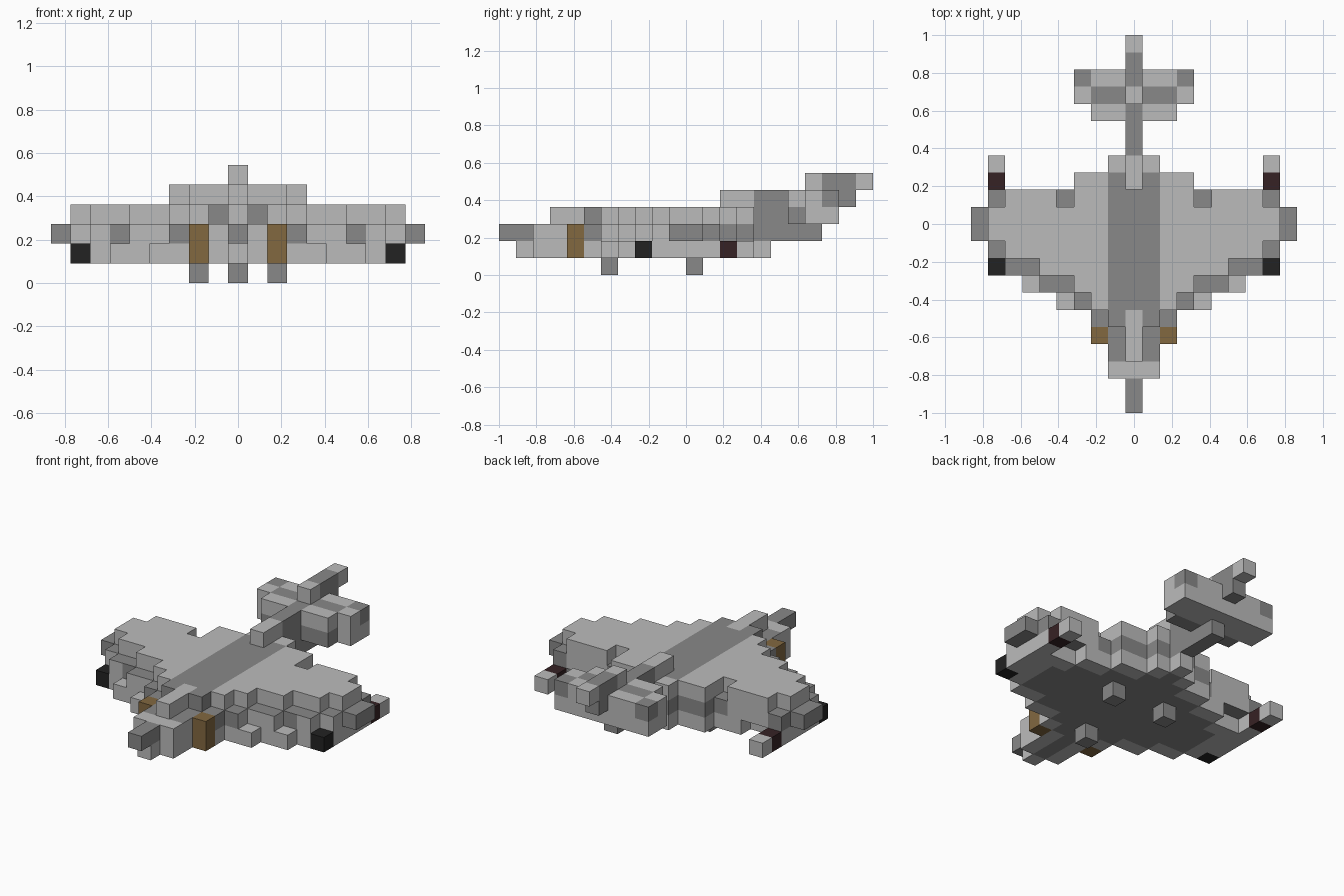
import bpy
import bmesh
from mathutils import Vector

if "Cube" in bpy.data.objects:
    bpy.data.objects.remove(bpy.data.objects["Cube"], do_unlink=True)

U = 2 / 22  # edge length of one block


def make_material(name, rgb):
    mat = bpy.data.materials.new(name)
    mat.use_nodes = True
    mat.diffuse_color = (*rgb, 1)
    mat.node_tree.nodes["Principled BSDF"].inputs["Base Color"].default_value = (*rgb, 1)
    return mat


LIGHT, DARK, BROWN, BLACK, RED = range(5)
MATERIALS = [
    make_material("light_grey", (0.5, 0.5, 0.5)),
    make_material("dark_grey", (0.25, 0.25, 0.25)),
    make_material("brown", (0.223, 0.138, 0.051)),
    make_material("black", (0.016, 0.016, 0.016)),
    make_material("dark_red", (0.037, 0.016, 0.018)),
]


def layer(level, first_row, half_widths):
    """Blocks of one level: a half width for each row, running front to back."""
    return {(i, first_row + n, level)
            for n, w in enumerate(half_widths) for i in range(-w, w + 1)}


def pair(column, rows, levels):
    return {(s * column, j, k) for s in (-1, 1) for j in rows for k in levels}


# Blocks of each part, as (column, row, level)
lower = layer(1, 1, [0, 1, 1, 1, 2, 4, 6, 7, 7, 7, 7, 5, 3, 1, 0])
middle = layer(2, 0, [0, 0, 1, 1, 1, 2, 3, 5, 7, 8, 9, 9, 8, 3, 1])
upper = layer(3, 3, [0, 0, 1, 2, 3, 5, 7, 8, 8, 7, 3, 1]) - pair(4, [12], [3])
boom = layer(2, 15, [0] * 4) | layer(3, 15, [0] * 2) | layer(4, 13, [0] * 4)
stabiliser = layer(3, 17, [2, 3, 3]) | layer(4, 17, [2, 3, 3, 0])
fin = layer(5, 18, [0] * 4)
pods = pair(8, range(8, 15), [1])
guns = pair(2, [4], [1, 2])
gear = pair(2, [11], [0]) | {(0, 6, 0)}


# Colour rules: a = distance from centre column, j = row, n = face direction
def lower_colour(i, j, k, n):
    rim = any((i + di, j + dj, k) not in lower for di, dj in ((1, 0), (-1, 0), (0, 1), (0, -1)))
    return DARK if n.z < 0 and not rim else LIGHT


def middle_colour(i, j, k, n):
    a = abs(i)
    if a == 9 or j < 2:
        return DARK
    if n.z:
        return LIGHT if j == 2 and n.z > 0 else DARK
    if n.y < 0:
        return DARK if a % 3 == 0 else LIGHT
    if n.y > 0:
        return LIGHT if 5 <= a <= 7 else DARK
    return DARK if j == 5 or j >= 10 else LIGHT


def upper_colour(i, j, k, n):
    canopy = i == 0 and j <= 5
    return DARK if abs(i) <= 1 and 5 <= j <= 13 and not canopy else LIGHT


def boom_colour(i, j, k, n):
    return LIGHT if j < 15 else DARK


def stabiliser_colour(i, j, k, n):
    a = abs(i)
    if j == 20 or (j == 17 and (k == 3 or a == 0)):
        return DARK
    if k == 4 and j == 19 and a == 3:
        return DARK
    return DARK if k == 4 and n.z > 0 and j == 18 and 1 <= a <= 2 else LIGHT


def fin_colour(i, j, k, n):
    return DARK if j in (19, 20) else LIGHT


def pod_colour(i, j, k, n):
    return {8: BLACK, 13: RED}.get(j, LIGHT)


PARTS = {
    "lower_hull": (lower, lower_colour),
    "middle_hull_and_wings": (middle, middle_colour),
    "upper_hull": (upper, upper_colour),
    "tail_boom": (boom, boom_colour),
    "stabiliser": (stabiliser, stabiliser_colour),
    "tail_fin": (fin, fin_colour),
    "wing_pods": (pods, pod_colour),
    "guns": (guns, lambda *args: BROWN),
    "landing_gear": (gear, lambda *args: DARK),
}
solid = set().union(*(cells for cells, rule in PARTS.values()))
AXES = [Vector(v) * s for v in ((1, 0, 0), (0, 1, 0), (0, 0, 1)) for s in (-1, 1)]


def build_part(name, cells, rule):
    """Outer skin of a set of blocks, merged into flat panels."""
    bm = bmesh.new()
    for cell in sorted(cells):
        i, j, k = cell
        centre = Vector((i, j - 10.5, k + 0.5))
        for n in AXES:
            if tuple(int(c + d) for c, d in zip(cell, n)) in solid:
                continue
            side = Vector((n.y, n.z, n.x))
            up = n.cross(side)
            corners = [side + up, up - side, -side - up, side - up]
            face = bm.faces.new([bm.verts.new((centre + (n + c) / 2) * U) for c in corners])
            face.material_index = rule(i, j, k, n)
    bmesh.ops.remove_doubles(bm, verts=bm.verts[:], dist=U / 100)
    bmesh.ops.dissolve_limit(bm, angle_limit=0.01, verts=bm.verts[:],
                             edges=bm.edges[:], delimit={"MATERIAL"})
    mesh = bpy.data.meshes.new(name)
    bm.to_mesh(mesh)
    bm.free()
    for mat in MATERIALS:
        mesh.materials.append(mat)
    bpy.context.collection.objects.link(bpy.data.objects.new(name, mesh))


for part, (cells, rule) in PARTS.items():
    build_part(part, cells, rule)
